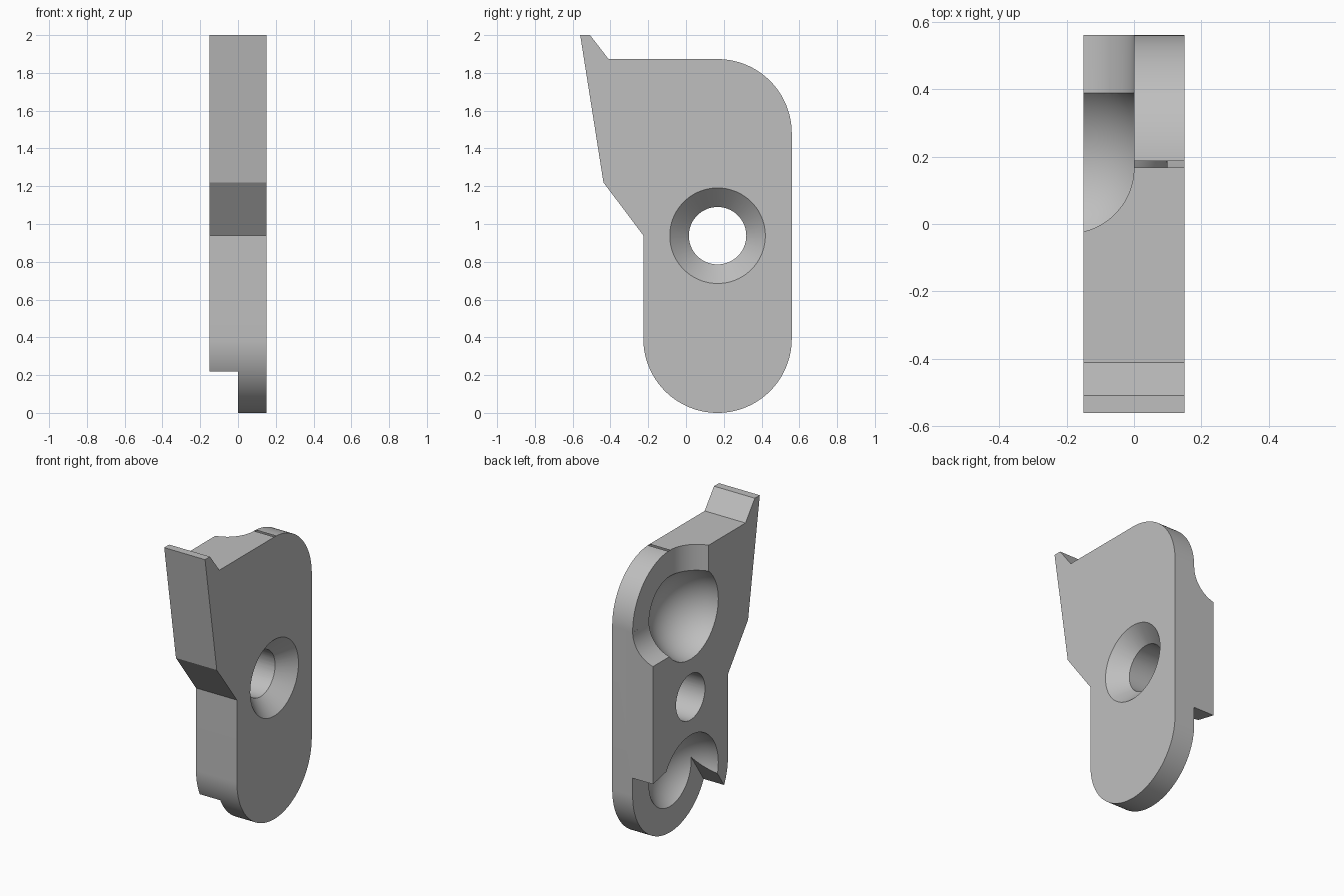
import bpy, bmesh, math
from mathutils import Vector, Matrix

cube = bpy.data.objects.get("Cube")
if cube:
    bpy.data.objects.remove(cube, do_unlink=True)

HALF = 0.15               # half thickness
R = 0.393                 # outer corner radius
YC = 0.56 - R             # shared axis of sockets and hole
TOP, LOW, MID = 1.48, R, 0.938
CABLE, BALL = 0.195, 0.295
CX = -CABLE               # cable centre depth, so channels bottom out at x = 0


def polar(y, z, r, deg):
    a = math.radians(deg)
    return Vector((y + r * math.cos(a), z + r * math.sin(a)))


def arc(y, z, r, start, end, n):
    return [polar(y, z, r, start + (end - start) * i / n) for i in range(n + 1)]


def make_object(name, bm):
    bmesh.ops.recalc_face_normals(bm, faces=bm.faces)
    mesh = bpy.data.meshes.new(name)
    bm.to_mesh(mesh)
    bm.free()
    obj = bpy.data.objects.new(name, mesh)
    bpy.context.scene.collection.objects.link(obj)
    return obj


def prism(name, outline, x0, x1):
    """Extrude a (y, z) outline along x."""
    bm = bmesh.new()
    face = bm.faces.new([bm.verts.new((x0, y, z)) for y, z in outline])
    res = bmesh.ops.extrude_face_region(bm, geom=[face])
    verts = [v for v in res["geom"] if isinstance(v, bmesh.types.BMVert)]
    bmesh.ops.translate(bm, vec=(x1 - x0, 0, 0), verts=verts)
    return make_object(name, bm)


def rod(name, start, end, r0, r1):
    """Cylinder or cone between two points."""
    a, b = Vector(start), Vector(end)
    turn = (b - a).to_track_quat("Z", "Y").to_matrix().to_4x4()
    bm = bmesh.new()
    bmesh.ops.create_cone(bm, cap_ends=True, segments=96, radius1=r0, radius2=r1,
                          depth=(b - a).length,
                          matrix=Matrix.Translation((a + b) / 2) @ turn)
    return make_object(name, bm)


def ball(name, z):
    bm = bmesh.new()
    bmesh.ops.create_uvsphere(bm, u_segments=80, v_segments=40, radius=BALL,
                              matrix=Matrix.Translation((CX, YC, z)))
    return make_object(name, bm)


# Plate with rounded end, rounded rear corner and pointed front lip
outline = [(-0.56, 2), (-0.508, 2), (-0.41, 1.873)]
outline += arc(YC, TOP, R, 90, 0, 32)
outline += arc(YC, LOW, R, 0, -180, 64)
outline += [(YC - R, 0.94), (-0.437, 1.22)]
plate = prism("lever_plate", outline, -HALF, HALF)

# Swing clearance around the lower socket, bounded by two tangent lines
swing = [polar(YC, LOW, CABLE, 78), polar(YC, LOW, CABLE, 146)]
swing += [swing[1] + polar(0, 0, 1, 236), polar(YC, LOW, 2, 292),
          swing[0] + polar(0, 0, 1, -12)]

y0, z0 = YC - 0.004, TOP - 0.004
cutters = [
    prism("corner_cutter", [(y0, z0), (1, z0), (1, 2.2), (y0, 2.2)], -0.5, 0),
    rod("upright_channel_cutter", (CX, YC, TOP), (CX, YC, 2.2), CABLE, CABLE),
    rod("rear_channel_cutter", (CX, YC, TOP), (CX, 1, TOP), CABLE, CABLE),
    ball("upper_socket_cutter", TOP),
    prism("swing_cutter", swing, -0.5, 0),
    ball("lower_socket_cutter", LOW),
    rod("bolt_hole_cutter", (-0.4, YC, MID), (0.4, YC, MID), 0.152, 0.152),
    rod("countersink_cutter", (HALF - 0.11, YC, MID), (HALF + 0.05, YC, MID), 0.143, 0.303),
]

grey = bpy.data.materials.new("plain grey")
grey.use_nodes = True
colour = (0.52, 0.52, 0.52, 1)
grey.diffuse_color = colour
grey.node_tree.nodes["Principled BSDF"].inputs["Base Color"].default_value = colour
plate.data.materials.append(grey)

# Carve everything out of the plate
bpy.ops.object.select_all(action="DESELECT")
bpy.context.view_layer.objects.active = plate
plate.select_set(True)
for cutter in cutters:
    cutter.hide_render = True
    mod = plate.modifiers.new(cutter.name, "BOOLEAN")
    mod.operation, mod.solver, mod.object = "DIFFERENCE", "EXACT", cutter
    bpy.ops.object.modifier_apply(modifier=mod.name)
    bpy.data.objects.remove(cutter, do_unlink=True)

bpy.ops.object.shade_smooth_by_angle(angle=math.radians(20))
